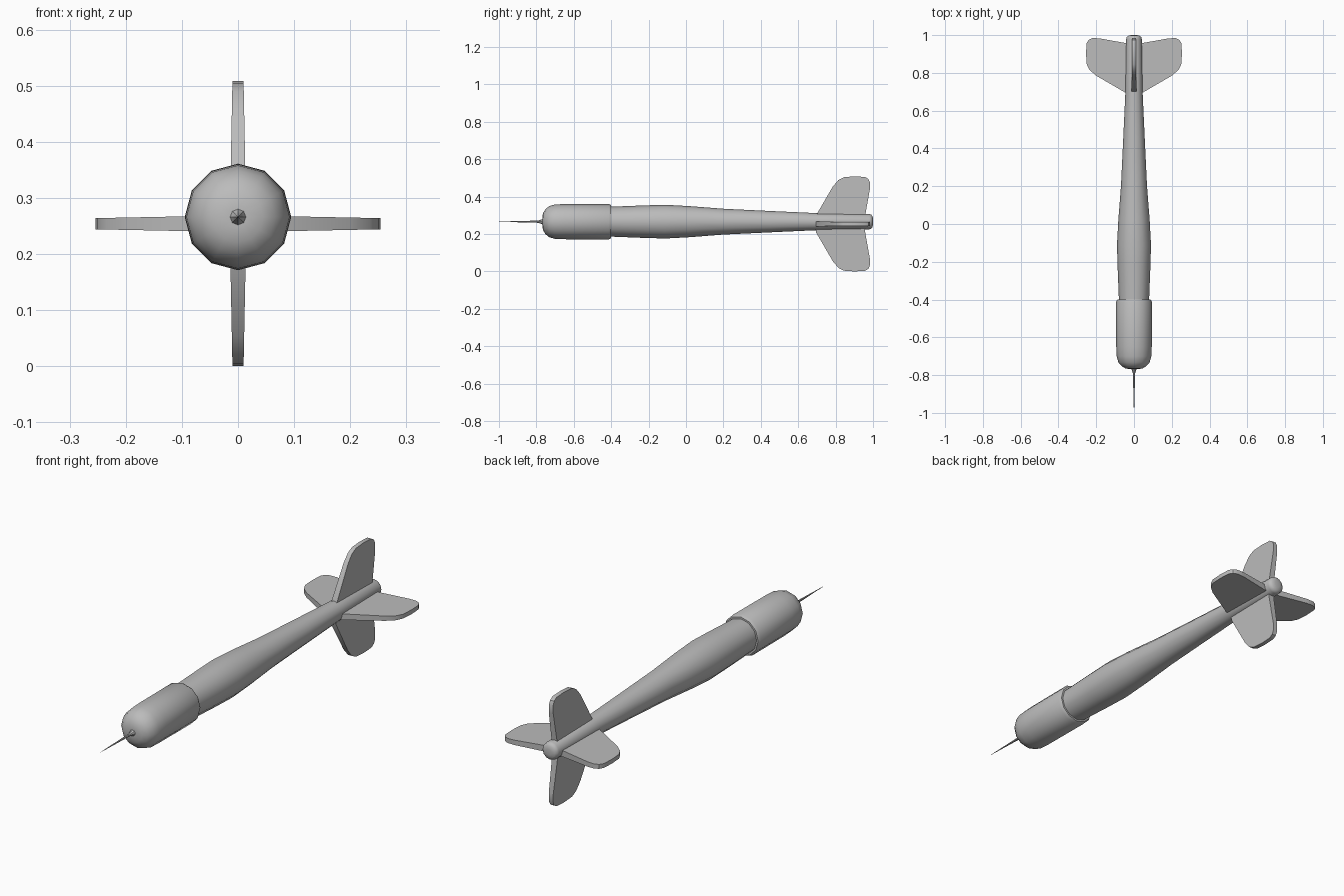
import bpy, bmesh, math
from mathutils import Matrix

default = bpy.data.objects.get("Cube")
if default:
    bpy.data.objects.remove(default, do_unlink=True)

grey = bpy.data.materials.new("mid grey")
grey.use_nodes = True
colour = (0.5, 0.5, 0.5, 1)
grey.diffuse_color = colour
grey.node_tree.nodes["Principled BSDF"].inputs["Base Color"].default_value = colour

AXIS_Z = 0.266   # height of the body axis
FIN_Z = 0.254    # height of the fin centre


def finish(name, bm, angle=35):
    bmesh.ops.recalc_face_normals(bm, faces=bm.faces)
    mesh = bpy.data.meshes.new(name)
    bm.to_mesh(mesh)
    bm.free()
    mesh.materials.append(grey)
    obj = bpy.data.objects.new(name, mesh)
    bpy.context.collection.objects.link(obj)
    bpy.ops.object.select_all(action="DESELECT")
    obj.select_set(True)
    bpy.context.view_layer.objects.active = obj
    bpy.ops.object.shade_smooth_by_angle(angle=math.radians(angle))
    return obj


def lathe(name, profile, sides=12, angle=35):
    """Turn (y, radius) points about the body axis, capping both ends."""
    bm = bmesh.new()
    rings = []
    for y, r in profile:
        ring = []
        for i in range(sides):
            a = math.tau * i / sides
            ring.append(bm.verts.new((r * math.sin(a), y, AXIS_Z + r * math.cos(a))))
        rings.append(ring)
    for a, b in zip(rings, rings[1:]):
        for i in range(sides):
            j = (i + 1) % sides
            bm.faces.new((a[i], a[j], b[j], b[i]))
    bm.faces.new(rings[0])
    bm.faces.new(rings[-1])
    return finish(name, bm, angle)


# Needle with a flared foot
lathe("needle", [(-1, 0.0006), (-0.79, 0.006), (-0.775, 0.011), (-0.755, 0.02)], 8)

# Weighted barrel with a domed nose and chamfered rear rim
lathe("barrel", [(-0.768, 0.018), (-0.765, 0.045), (-0.752, 0.066), (-0.732, 0.083),
                 (-0.70, 0.092), (-0.65, 0.094), (-0.413, 0.095), (-0.40, 0.088)], 12, 40)

# Swelling grip that tapers into the tail, with a rounded end
lathe("shaft", [(-0.43, 0.079), (-0.40, 0.08), (-0.22, 0.087), (-0.11, 0.09), (0.02, 0.083),
                (0.2, 0.069), (0.45, 0.057), (0.69, 0.046), (0.98, 0.041),
                (0.99, 0.038), (0.997, 0.029), (1.0, 0.014)], 12, 60)

# Four fins: (distance from axis, y) outline, thinner towards the tip
outline = [(0, 0.69), (0.045, 0.695), (0.20, 0.785), (0.235, 0.815), (0.25, 0.845),
           (0.254, 0.90), (0.251, 0.957), (0.24, 0.975), (0.22, 0.984),
           (0.185, 0.983), (0.045, 0.958), (0, 0.955)]


def fin(name, turn):
    bm = bmesh.new()
    sides = []
    for sign in (-1, 1):
        sides.append([bm.verts.new((d, y, sign * (0.015 - 0.02 * d))) for d, y in outline])
    low, high = sides
    bm.faces.new(low)
    bm.faces.new(high)
    for i in range(len(outline)):
        j = (i + 1) % len(outline)
        bm.faces.new((low[i], low[j], high[j], high[i]))
    place = Matrix.Translation((0, 0, FIN_Z)) @ Matrix.Rotation(turn * math.pi / 2, 4, "Y")
    bmesh.ops.transform(bm, matrix=place, verts=bm.verts)
    return finish(name, bm, 30)


for turn, side in enumerate(("left", "lower", "right", "upper")):
    fin(side + "_fin", turn)
